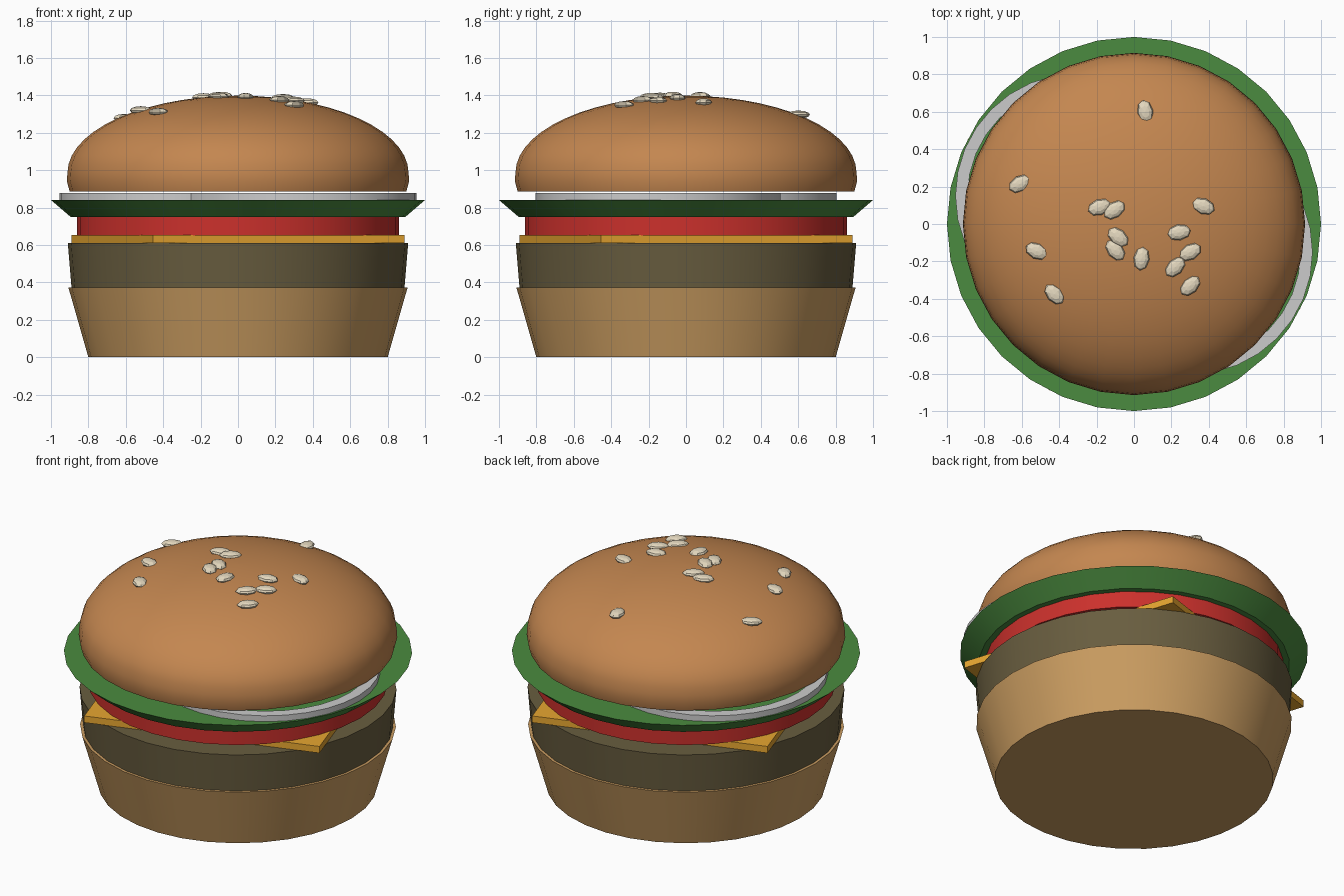
import bpy, bmesh
from math import sin, cos, pi, radians, sqrt

if "Cube" in bpy.data.objects:
    bpy.data.objects.remove(bpy.data.objects["Cube"])

SIDES = 32


def paint(obj, color):
    if color:
        mat = bpy.data.materials.new(obj.name)
        mat.diffuse_color = (*color, 1)
        mat.use_nodes = True
        mat.node_tree.nodes["Principled BSDF"].inputs["Base Color"].default_value = mat.diffuse_color
        obj.data.materials.append(mat)


def finish(name, bm, color, smooth=True):
    bmesh.ops.recalc_face_normals(bm, faces=bm.faces[:])
    mesh = bpy.data.meshes.new(name)
    bm.to_mesh(mesh)
    bm.free()
    obj = bpy.data.objects.new(name, mesh)
    bpy.context.collection.objects.link(obj)
    paint(obj, color)
    if smooth:
        bpy.ops.object.select_all(action='DESELECT')
        obj.select_set(True)
        bpy.context.view_layer.objects.active = obj
        bpy.ops.object.shade_smooth_by_angle(angle=radians(30))
    return obj


def lathe(name, profile, color=None, center=(0, 0), closed=False):
    """Revolve (radius, z) points; an open profile is capped, a closed one is a ring."""
    bm = bmesh.new()
    rings = []
    for r, z in profile:
        rings.append([bm.verts.new((center[0] + r * cos(2 * pi * i / SIDES),
                                    center[1] + r * sin(2 * pi * i / SIDES), z))
                      for i in range(SIDES)])
    pairs = list(zip(rings, rings[1:]))
    if closed:
        pairs.append((rings[-1], rings[0]))
    else:
        bm.faces.new(rings[0])
        bm.faces.new(rings[-1])
    for a, b in pairs:
        for i in range(SIDES):
            j = (i + 1) % SIDES
            bm.faces.new((a[i], a[j], b[j], b[i]))
    return finish(name, bm, color)


# Lower layers
lathe("bottom_bun", [(0.80, 0), (0.907, 0.373)], (0.60, 0.34, 0.12))
lathe("patty", [(0.89, 0.37), (0.91, 0.61)], (0.14, 0.11, 0.05))

# Square cheese slice, turned so its corners stick out
bm = bmesh.new()
corners = [(0.89, -0.455), (0.455, 0.89), (-0.89, 0.455), (-0.455, -0.89)]
low, high = [[bm.verts.new((x, y, z)) for x, y in corners] for z in (0.61, 0.652)]
bm.faces.new(low)
bm.faces.new(high)
for i in range(4):
    j = (i + 1) % 4
    bm.faces.new((low[i], low[j], high[j], high[i]))
finish("cheese", bm, (0.80, 0.38, 0.03), smooth=False)

# Salad layers
lathe("tomato", [(0.86, 0.65), (0.86, 0.752)], (0.60, 0.03, 0.025))
lathe("lettuce", [(0.895, 0.75), (1.0, 0.84)], (0.07, 0.26, 0.05))

# Two overlapping onion rings
for side, label in ((1, "right"), (-1, "left")):
    lathe("onion_ring_" + label,
          [(0.655, 0.835), (0.655, 0.877), (0.59, 0.877), (0.59, 0.835)],
          center=(0.30 * side, -0.15 * side), closed=True)

# Top bun: short tapered base and an elliptical dome
BASE, HEIGHT, RADIUS = 0.985, 0.413, 0.912
dome = [(RADIUS * cos(pi / 2 * k / 14), BASE + HEIGHT * sin(pi / 2 * k / 14)) for k in range(14)]
dome.append((0.01, BASE + HEIGHT))
lathe("top_bun", [(0.90, 0.887), (0.915, 0.94)] + dome, (0.55, 0.24, 0.08))

# Sesame seeds: x, y, heading in degrees
seeds = [(0.06, 0.60, 100), (-0.61, 0.215, 30), (-0.185, 0.09, 20), (-0.105, 0.075, 35),
         (0.37, 0.095, -20), (-0.085, -0.07, -40), (-0.10, -0.14, -50), (0.04, -0.185, 82),
         (0.24, -0.045, 10), (0.30, -0.15, 28), (0.22, -0.23, 45), (0.30, -0.33, 45),
         (-0.52, -0.145, -25), (-0.425, -0.375, -48)]
bm = bmesh.new()
bmesh.ops.create_uvsphere(bm, u_segments=8, v_segments=6, radius=1)
bmesh.ops.scale(bm, vec=(0.064, 0.043, 0.022), verts=bm.verts[:])
first = finish("sesame_seed_1", bm, (0.78, 0.69, 0.52), smooth=False)
for n, (x, y, heading) in enumerate(seeds):
    seed = first
    if n:
        seed = bpy.data.objects.new("sesame_seed_%d" % (n + 1), first.data)
        bpy.context.collection.objects.link(seed)
    z = BASE + HEIGHT * sqrt(1 - (x * x + y * y) / RADIUS ** 2)
    seed.location = (x, y, z + 0.002)
    seed.rotation_euler.z = radians(heading)
